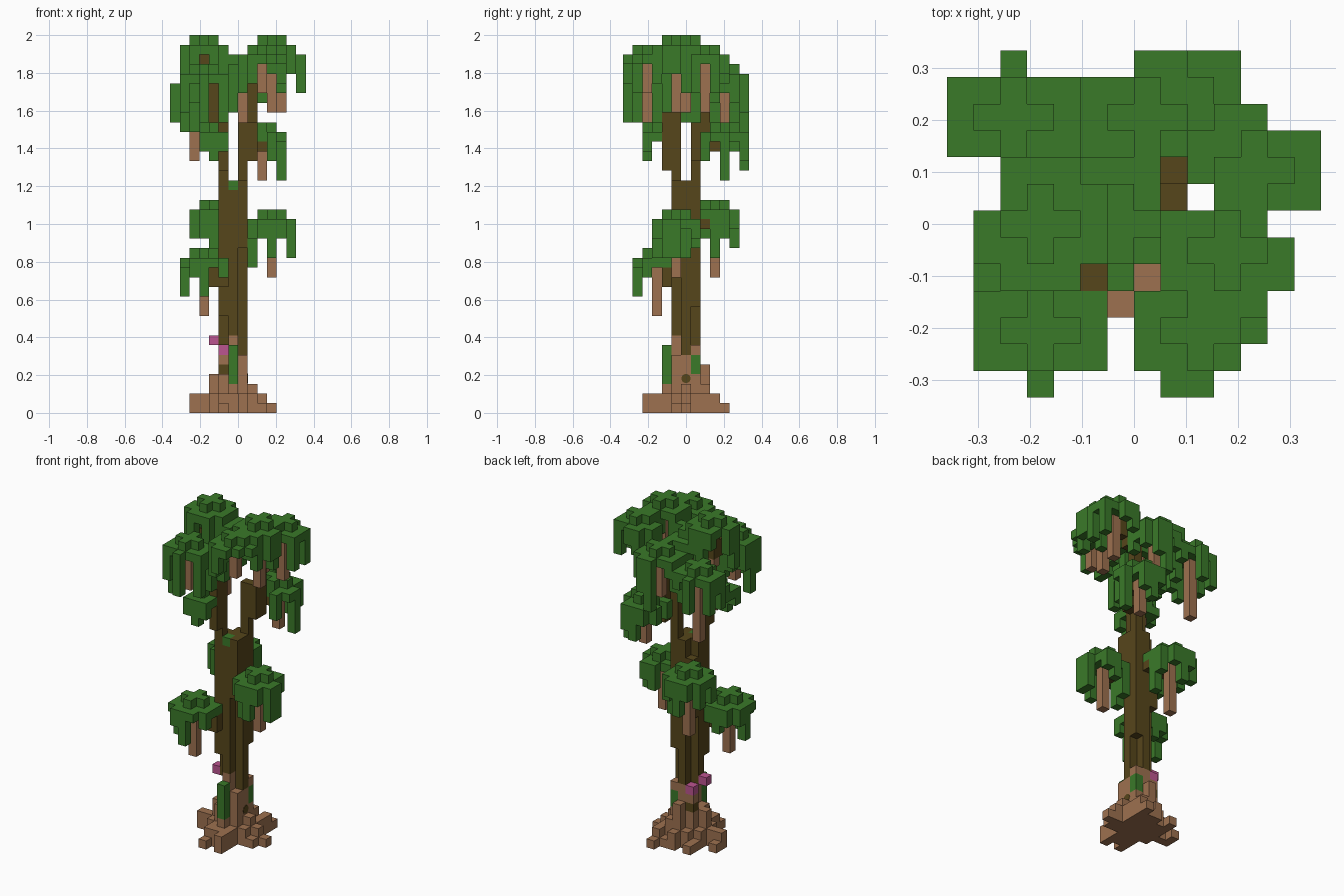
import bpy, bmesh, math
from mathutils import Vector, Matrix

cube = bpy.data.objects.get("Cube")
if cube:
    bpy.data.objects.remove(cube, do_unlink=True)

U = 2 / 39                       # edge length of one block
ORIGIN = Vector((0, -6.5, 0))    # block (0, 0, 0) corner, in blocks
filled = set()                   # blocks already taken by an earlier part


def material(name, rgb):
    mat = bpy.data.materials.new(name)
    mat.use_nodes = True
    mat.diffuse_color = (*rgb, 1)
    mat.node_tree.nodes["Principled BSDF"].inputs["Base Color"].default_value = (*rgb, 1)
    return mat


LEAF = material("leaf green", (.042, .192, .022))
BARK = material("dark bark", (.094, .061, .011))
ROOT = material("pale root", (.34, .166, .08))
PINK = material("blossom pink", (.5, .09, .28))


def finish(name, bm, mat):
    mesh = bpy.data.meshes.new(name)
    bm.to_mesh(mesh)
    bm.free()
    mesh.materials.append(mat)
    obj = bpy.data.objects.new(name, mesh)
    bpy.context.collection.objects.link(obj)


def build(name, cells, mat):
    """Skin a set of blocks, leaving out the faces between neighbours."""
    cells = set(cells) - filled
    filled.update(cells)
    if not cells:
        return
    bm = bmesh.new()
    for cell in cells:
        for axis in range(3):
            for sign in (-1, 1):
                normal = Vector((0, 0, 0))
                normal[axis] = sign
                if tuple(int(a + b) for a, b in zip(cell, normal)) in cells:
                    continue
                side = Vector((0, 0, 0))
                side[(axis + 1) % 3] = 1
                up = normal.cross(side)
                mid = Vector(cell) + Vector((.5, .5, .5)) + normal / 2 + ORIGIN
                ring = ((-1, -1), (1, -1), (1, 1), (-1, 1))
                bm.faces.new([bm.verts.new((mid + side * a / 2 + up * b / 2) * U)
                              for a, b in ring])
    bmesh.ops.remove_doubles(bm, verts=bm.verts, dist=U / 100)
    finish(name, bm, mat)


def column(x, y, low, high):
    return {(x, y, z) for z in range(low, high)}


def columns(rows):
    return set().union(*(column(*row) for row in rows))


def canopy(x, y, top, droops):
    """Cross-shaped cap over a wider layer, with hanging tips on four sides."""
    cells = set()
    for i in (-1, 0, 1):
        cells |= {(x + i, y, top - 1), (x, y + i, top - 1)}
        cells |= {(x + i, y + j, top - 2) for j in (-1, 0, 1)}
    for side, lengths in zip("ENWS", droops.split()):
        for step, length in zip((-1, 0, 1), lengths):
            dx, dy = {"E": (2, step), "N": (step, 2),
                      "W": (-2, step), "S": (step, -2)}[side]
            cells |= column(x + dx, y + dy, top - 1 - int(length), top - 1)
    return cells


# Roots: stepped heap around the trunk foot
heights = {
    (-2, 5): 4, (-1, 5): 8, (0, 5): 6, (-2, 6): 4, (-1, 6): 6, (0, 6): 6,
    (-2, 7): 4, (-1, 7): 7, (0, 7): 4, (-3, 6): 4, (-3, 5): 2, (-3, 7): 2,
    (-4, 6): 2, (-5, 6): 2, (-5, 7): 1, (1, 6): 3, (1, 5): 2,
    (1, 7): 2, (2, 6): 2, (3, 6): 1, (2, 5): 1, (-1, 4): 3,
    (0, 4): 2, (-2, 4): 2, (-1, 3): 2, (-2, 3): 2, (-2, 2): 1, (0, 3): 2,
    (0, 2): 2, (-1, 8): 5, (-2, 8): 2, (0, 8): 3,
    (-1, 9): 2, (0, 9): 1, (-3, 8): 1, (-3, 9): 1, (1, 8): 2, (1, 9): 2, (1, 10): 1,
}
build("roots", columns((x, y, 0, h) for (x, y), h in heights.items())
      | {(0, 7, 6), (-2, 7, 5)}, ROOT)

# Vines and blossoms beside the trunk foot
build("front_vine", column(-1, 4, 3, 7), LEAF)
build("back_vine", column(0, 7, 4, 6), LEAF)
build("trunk_leaf", column(-1, 5, 23, 24), LEAF)
build("upper_blossom", {(-3, 6, 7)}, PINK)
build("lower_blossom", {(-2, 7, 6)}, PINK)

# Trunk: ribbed shaft
build("trunk", columns([
    (-1, 5, 4, 23), (-1, 6, 4, 24), (-1, 7, 4, 24), (-2, 6, 7, 24), (0, 6, 4, 24),
    (-2, 5, 10, 24), (0, 5, 17, 24), (-2, 7, 15, 22), (0, 7, 11, 24), (-2, 7, 4, 5),
]), BARK)

# Two forks and the side branches
build("right_fork", columns([
    (-2, 5, 24, 31), (-2, 4, 25, 35), (-3, 4, 30, 34), (-3, 5, 33, 36),
    (-4, 6, 34, 37), (-4, 5, 34, 36),
]), BARK)
build("left_fork", columns([
    (0, 7, 24, 30), (1, 7, 26, 30), (1, 8, 26, 34), (2, 8, 33, 35),
    (3, 8, 34, 36), (1, 9, 27, 28), (2, 9, 27, 28),
]), BARK)
build("side_branches", columns([
    (-1, 8, 19, 20), (-2, 8, 19, 20), (-3, 8, 19, 20), (1, 5, 18, 19), (2, 5, 18, 19),
    (-2, 4, 13, 15), (-3, 4, 13, 15),
]), BARK)

# Canopies: x, y, top, bottom of hanging stem, tip lengths east/north/west/south
canopies = {
    "crown_right": (-4, 6, 39, 33, "232 243 530 313"),
    "crown_left": (3, 5, 39, 31, "330 022 242 232"),
    "crown_far_left": (4, 8, 38, 31, "414 320 022 240"),
    "crown_front": (2, 2, 38, 33, "013 222 443 310"),
    "crown_front_right": (-4, 2, 36, 30, "525 343 463 050"),
    "crown_back_right": (-5, 10, 35, 26, "242 040 424 054"),
    "crown_back": (0, 10, 36, 30, "323 064 242 220"),
    "crown_middle": (-1, 6, 37, 31, "020 232 366 050"),
    "upper_back": (2, 10, 30, 24, "150 243 202 303"),
    "upper_front": (-3, 4, 30, 27, "000 000 000 232"),
    "lower_back": (-3, 9, 22, 14, "153 242 313 342"),
    "lower_left": (3, 5, 21, 14, "440 032 254 242"),
    "lower_front": (-4, 3, 17, 10, "212 232 142 241"),
}
for name, (x, y, top, low, droops) in canopies.items():
    build(name + "_stem", column(x, y, low, top - 2), ROOT)
for name, (x, y, top, low, droops) in canopies.items():
    build(name + "_leaves", canopy(x, y, top, droops), LEAF)

# Knothole: thin eight-sided plate on the left side of the trunk foot
bm = bmesh.new()
bmesh.ops.create_cone(
    bm, cap_ends=True, segments=8, radius1=U / 2, radius2=U / 2, depth=.004,
    matrix=Matrix.Translation((U, 0, 3.55 * U)) @ Matrix.Rotation(math.pi / 2, 4, "Y"))
finish("knothole", bm, BARK)
